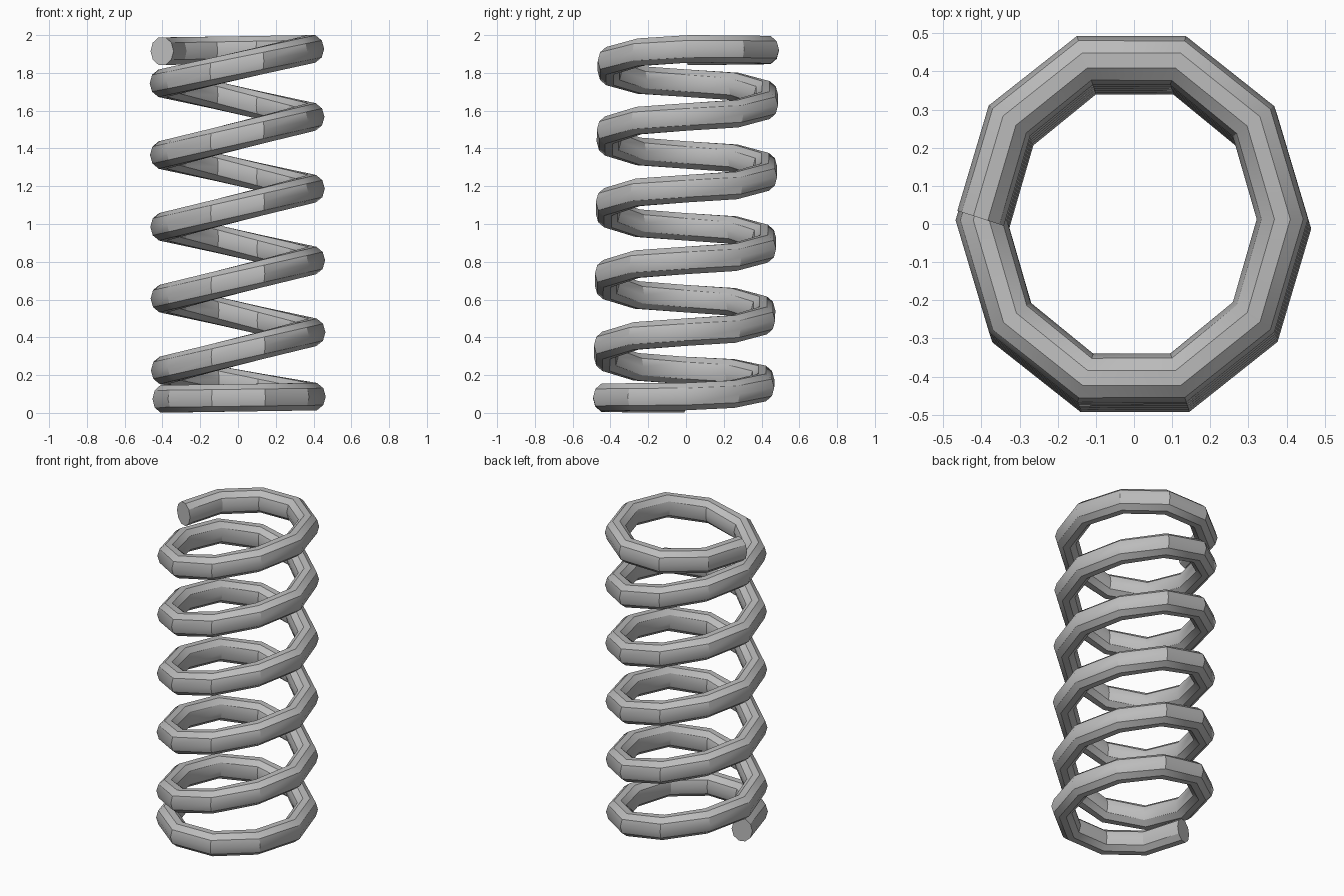
import bpy
import bmesh
from math import sin, cos, pi, radians, floor
from mathutils import Vector

cube = bpy.data.objects.get("Cube")
if cube:
    bpy.data.objects.remove(cube, do_unlink=True)

SEGMENTS = 10            # path segments per turn
TURNS = 6
SIDES = 10               # sides of the wire
RADIUS_X, RADIUS_Y = 0.395, 0.436
WIRE_WIDTH, WIRE_HEIGHT = 0.064, 0.0765
MIDDLE, RISE = 0.991, 0.19   # mid height and climb per half turn
LOW, HIGH = 0.08, 1.921      # heights of the flat end coils

# Brushed steel
steel = bpy.data.materials.new("steel_grey")
steel.use_nodes = True
grey = (0.5, 0.5, 0.5, 1.0)
steel.diffuse_color = grey
steel.node_tree.nodes["Principled BSDF"].inputs["Base Color"].default_value = grey


def level(half_turn):
    """Height of the wire where it passes the left or right side."""
    return min(max(MIDDLE + (half_turn - TURNS) * RISE, LOW), HIGH)


def wire_section(bm, step):
    """Add one ring of wire vertices at a step along the coil."""
    count = SEGMENTS * TURNS
    t = step / count
    angle = pi + step * 2 * pi / SEGMENTS
    # The wire climbs across the front and back and levels out at the sides
    half_turns = t * 2 * TURNS
    k = floor(half_turns)
    ease = (1 - cos(pi * (half_turns - k))) / 2
    z = level(k) + (level(k + 1) - level(k)) * ease + 0.006 * cos(angle)
    # The axis leans slightly
    centre = Vector((0.003 - 0.01 * t + RADIUS_X * cos(angle),
                     0.03 * (t - 0.5) + RADIUS_Y * sin(angle), z))
    # Cut ends are square to the wire, inner joints are mitred
    half = pi / SEGMENTS
    facing = angle + (half if step == 0 else -half if step == count else 0)
    mitre = 1 if step in (0, count) else 1 / cos(half)
    outward = Vector((cos(facing), sin(facing), 0)) * WIRE_WIDTH * mitre
    up = Vector((0, 0, WIRE_HEIGHT))
    ring = []
    for i in range(SIDES):
        a = i * 2 * pi / SIDES
        ring.append(bm.verts.new(centre + outward * cos(a) + up * sin(a)))
    return ring


# Coil spring
bm = bmesh.new()
rings = [wire_section(bm, s) for s in range(SEGMENTS * TURNS + 1)]
for a, b in zip(rings, rings[1:]):
    for i in range(SIDES):
        j = (i + 1) % SIDES
        bm.faces.new((a[i], a[j], b[j], b[i]))
bm.faces.new(rings[0])
bm.faces.new(rings[-1])
bmesh.ops.recalc_face_normals(bm, faces=bm.faces[:])

mesh = bpy.data.meshes.new("coil_spring")
bm.to_mesh(mesh)
bm.free()
mesh.materials.append(steel)
spring = bpy.data.objects.new("coil_spring", mesh)
bpy.context.collection.objects.link(spring)

# Soft shading around the wire, crisp joints
bpy.ops.object.select_all(action="DESELECT")
spring.select_set(True)
bpy.context.view_layer.objects.active = spring
bpy.ops.object.shade_smooth_by_angle(angle=radians(33))
